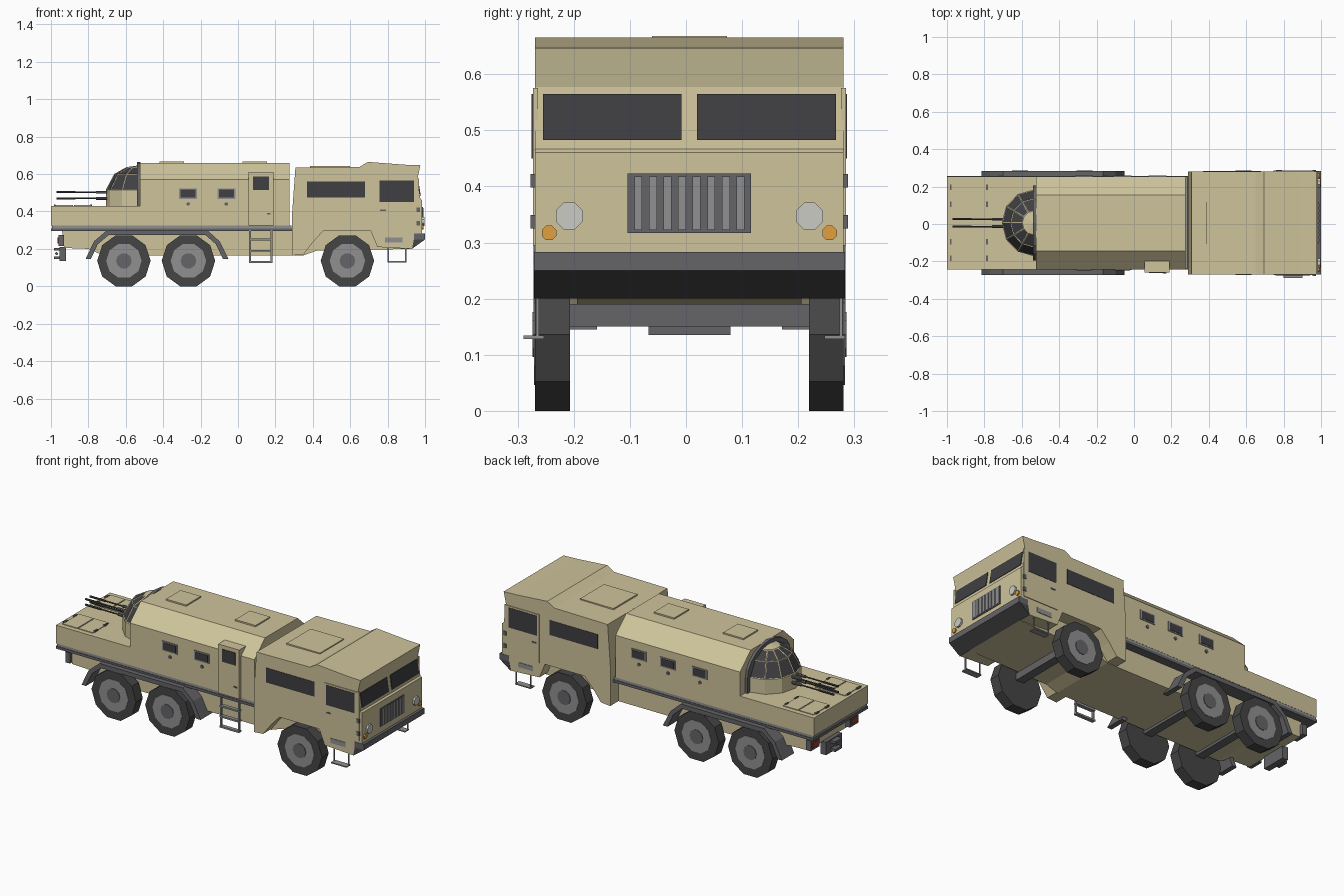
import bpy, bmesh, math
from mathutils import Vector

if "Cube" in bpy.data.objects:
    bpy.data.objects.remove(bpy.data.objects["Cube"])

def mat(name, r, g, b):
    m = bpy.data.materials.new(name)
    m.diffuse_color = (r, g, b, 1)
    m.use_nodes = True
    m.node_tree.nodes["Principled BSDF"].inputs["Base Color"].default_value = m.diffuse_color
    return m

KHAKI = mat("khaki", .62, .55, .33)
GLASS = mat("dark_glass", .05, .05, .055)
RUBBER = mat("rubber", .06, .06, .06)
STEEL = mat("steel", .13, .13, .14)
GREY = mat("light_grey", .28, .28, .28)
LAMP = mat("lamp", .6, .6, .55)
AMBER = mat("amber", .75, .35, .05)
RED = mat("red_lamp", .3, .05, .03)

def finish(bm, name, *mats):
    bmesh.ops.recalc_face_normals(bm, faces=bm.faces)
    me = bpy.data.meshes.new(name)
    bm.to_mesh(me)
    bm.free()
    for m in mats:
        me.materials.append(m)
    ob = bpy.data.objects.new(name, me)
    bpy.context.collection.objects.link(ob)
    return ob

def extrude(name, pts, a, b, m=KHAKI, axis='y'):
    """Prism from a 2D profile: (x,z) pushed along y, or (y,z) along x."""
    bm = bmesh.new()
    place = (lambda p, t: (p[0], t, p[1])) if axis == 'y' else (lambda p, t: (t, p[0], p[1]))
    v0 = [bm.verts.new(place(p, a)) for p in pts]
    v1 = [bm.verts.new(place(p, b)) for p in pts]
    bm.faces.new(v0)
    bm.faces.new(v1)
    n = len(pts)
    for i in range(n):
        bm.faces.new((v0[i], v0[(i + 1) % n], v1[(i + 1) % n], v1[i]))
    return finish(bm, name, m)

def box(name, x0, x1, y0, y1, z0, z1, m=KHAKI):
    return extrude(name, [(x0, z0), (x1, z0), (x1, z1), (x0, z1)], y0, y1, m)

def disc(name, u, v, r, a, b, m, axis='y', n=8, turn=.5):
    pts = [(u + r * math.cos(2 * math.pi * (i + turn) / n),
            v + r * math.sin(2 * math.pi * (i + turn) / n)) for i in range(n)]
    return extrude(name, pts, a, b, m, axis)

# Rear hull: belly, rail, deck and faceted cabin
extrude("belly", [(-.94, .29), (-.93, .205), (-.8, .2), (-.72, .165), (.35, .165), (.42, .19),
                  (.93, .2), (.93, .3), (-.94, .3)], -.2, .2)
box("rail_lower", -1, .29, -.25, .25, .295, .31, STEEL)
box("rail_upper", -.995, .285, -.247, .247, .31, .325, GREY)
box("deck", -1, .275, -.248, .248, .325, .43)
extrude("cabin_hull", [(-.248, .43), (.248, .43), (.248, .57), (.15, .66), (-.15, .66), (-.248, .57)],
        -.525, .275, KHAKI, 'x')
for i, x in enumerate((-.355, .09)):
    box(f"roof_hatch_{i}", x - .065, x + .065, -.067, .067, .655, .668)

# Cab with wheel arch, sun visor, bumper
extrude("cab", [(.29, .165), (.35, .17), (.4, .235), (.455, .295), (.71, .295), (.745, .21), (.93, .2),
                (.985, .25), (.985, .46), (.975, .467), (.96, .577), (.975, .647), (.89, .65), (.695, .665),
                (.65, .638), (.307, .634), (.29, .4)], -.275, .275)
box("cab_roof_hatch", .385, .6, -.11, .11, .63, .643)
extrude("bumper_lower", [(.93, .2), (1, .25), (.94, .25)], -.277, .277, RUBBER)
extrude("bumper_upper", [(.94, .25), (1, .25), (1, .283), (.94, .283)], -.277, .277, STEEL)
box("grille_frame", .98, .989, -.11, .11, .317, .423, STEEL)
for i in range(8):
    y = -.091 + i * .026
    box(f"grille_bar_{i}", .985, .992, y - .007, y + .007, .322, .418, GREY)

# Mirrored cab and hull parts
for s, side in ((-1, "near"), (1, "far")):
    extrude(f"windscreen_{side}", [(.974, .483), (.977, .483), (.965, .565), (.958, .565)],
            s * .014, s * .261, GLASS)
    disc(f"headlight_{side}", s * .214, .347, .026, .98, .996, LAMP, 'x')
    disc(f"indicator_{side}", s * .25, .317, .014, .98, .993, AMBER, 'x')
    box(f"cab_side_window_{side}", .37, .68, s * .27, s * .277, .475, .56, GLASS)
    box(f"cab_door_{side}", .745, .968, s * .27, s * .279, .295, .575)
    box(f"cab_door_window_{side}", .757, .94, s * .27, s * .281, .45, .565, GLASS)
    box(f"cab_door_handle_{side}", .76, .79, s * .275, s * .282, .402, .41, STEEL)
    for z in (.337, .41):
        box(f"door_hinge_{side}", .955, .972, s * .275, s * .283, z - .012, z + .012, STEEL)
    box(f"cab_step_slot_{side}", .785, .88, s * .27, s * .278, .235, .262, GREY)
    y0, y1 = (-.296, -.259) if s < 0 else (.241, .277)
    box(f"cab_step_{side}", .8, .9, y0, y1, .128, .134, GREY)
    for x in (.803, .897):
        box(f"cab_step_hanger_{side}", x - .003, x + .003, s * .268, s * .273, .13, .21, GREY)

    # Hull windows and firing ports; the door replaces the third window on the near side
    for x in (-.267, -.062) + ((.125,) if s > 0 else ()):
        box(f"hull_window_frame_{side}", x - .048, x + .048, s * .24, s * .252, .468, .524, GREY)
        box(f"hull_window_{side}", x - .04, x + .04, s * .24, s * .254, .475, .517, GLASS)
        disc(f"gun_port_{side}", x, .44, .01, s * .24, s * .253, STEEL)

    # Twin-axle fender as a bent strip
    outer = [(-.815, .145), (-.77, .24), (-.7, .3), (-.165, .3), (-.098, .24), (-.05, .145)]
    inner = [(-.08, .145), (-.118, .225), (-.175, .275), (-.69, .275), (-.75, .225), (-.787, .145)]
    extrude(f"rear_fender_{side}", outer + inner, s * .165, s * .278, STEEL)

    # Ten-sided wheels
    for i, x in enumerate((-.61, -.265, .585)):
        disc(f"tyre_{side}_{i}", x, .136, .143, s * .213, s * .275, RUBBER, n=10, turn=0)
        disc(f"rim_{side}_{i}", x, .136, .095, s * .25, s * .277, GREY, n=10, turn=0)
        disc(f"hub_{side}_{i}", x, .136, .042, s * .25, s * .28, STEEL, n=10, turn=0)
        box(f"axle_{side}_{i}", x - .025, x + .025, 0, s * .22, .15, .19, STEEL)

    # Deck hatches with hinges, tail lamps
    for x in (-.93, -.83):
        box(f"deck_hatch_{side}", x - .047, x + .047, s * .07, s * .22, .425, .434)
    for x in (-.98, -.785):
        for y in (.1, .19):
            box(f"hatch_hinge_{side}", x - .005, x + .005, s * (y - .015), s * (y + .015), .425, .438, STEEL)
    box(f"tail_bracket_{side}", -.96, -.93, s * .14, s * .22, .215, .275, STEEL)
    box(f"tail_lamp_{side}", -.966, -.955, s * .15, s * .21, .23, .26, RED)

# Entry door and ladder on the near side
box("entry_door", .055, .19, -.266, -.19, .325, .61)
box("entry_door_window", .08, .165, -.269, -.26, .515, .588, GLASS)
box("entry_door_handle", .155, .175, -.27, -.26, .385, .392, STEEL)
for x in (.065, .18):
    box("ladder_rail", x - .005, x + .005, -.258, -.248, .125, .3, GREY)
for z in (.13, .19, .25):
    box("ladder_rung", .06, .185, -.262, -.24, z - .005, z + .005, GREY)

# Tow hitch
box("hitch_beam", -.955, -.92, -.073, .073, .135, .21, STEEL)
box("hitch_arm", -.985, -.95, -.03, .03, .19, .205, STEEL)
box("hitch_jaw", -.985, -.95, -.03, .03, .145, .16, STEEL)
disc("hitch_pin", -.97, 0, .008, 0, .01, STEEL).location.z = .175

# Turret: arched frame and faceted half dome with inset panes
arch = [(.2 * math.cos(math.pi * i / 10), .52 + .145 * math.sin(math.pi * i / 10)) for i in range(11)]
extrude("turret_frame", [(.2, .43)] + arch + [(-.2, .43)], -.54, -.52, STEEL, 'x')
bm = bmesh.new()
rings = []
for z, r in ((.43, 1), (.515, 1), (.6, .74), (.637, .36)):
    rings.append([bm.verts.new((-.535 - .172 * r * math.sin(math.pi * i / 6),
                                .178 * r * math.cos(math.pi * i / 6), z)) for i in range(7)])
top = bm.verts.new((-.535, 0, .646))
panes = []
for k in range(3):
    for i in range(6):
        f = bm.faces.new((rings[k][i], rings[k][i + 1], rings[k + 1][i + 1], rings[k + 1][i]))
        if k:
            panes.append(f)
for i in range(6):
    bm.faces.new((rings[3][i], rings[3][i + 1], top))
bmesh.ops.recalc_face_normals(bm, faces=bm.faces)
bmesh.ops.inset_individual(bm, faces=panes, thickness=.006, depth=-.002)
for f in panes:
    f.material_index = 1
finish(bm, "turret_dome", KHAKI, GLASS)

# Four gun barrels
for y in (-.02, .02):
    for z in (.47, .503):
        disc("gun_barrel", y, z, .004, -.97, -.66, RUBBER, 'x')
        disc("gun_muzzle", y, z, .006, -.97, -.87, RUBBER, 'x')
        disc("gun_sleeve", y, z, .008, -.76, -.66, STEEL, 'x')

# The vehicle sits slightly off centre because of the near-side step
for ob in bpy.data.objects:
    ob.location.y += .006
